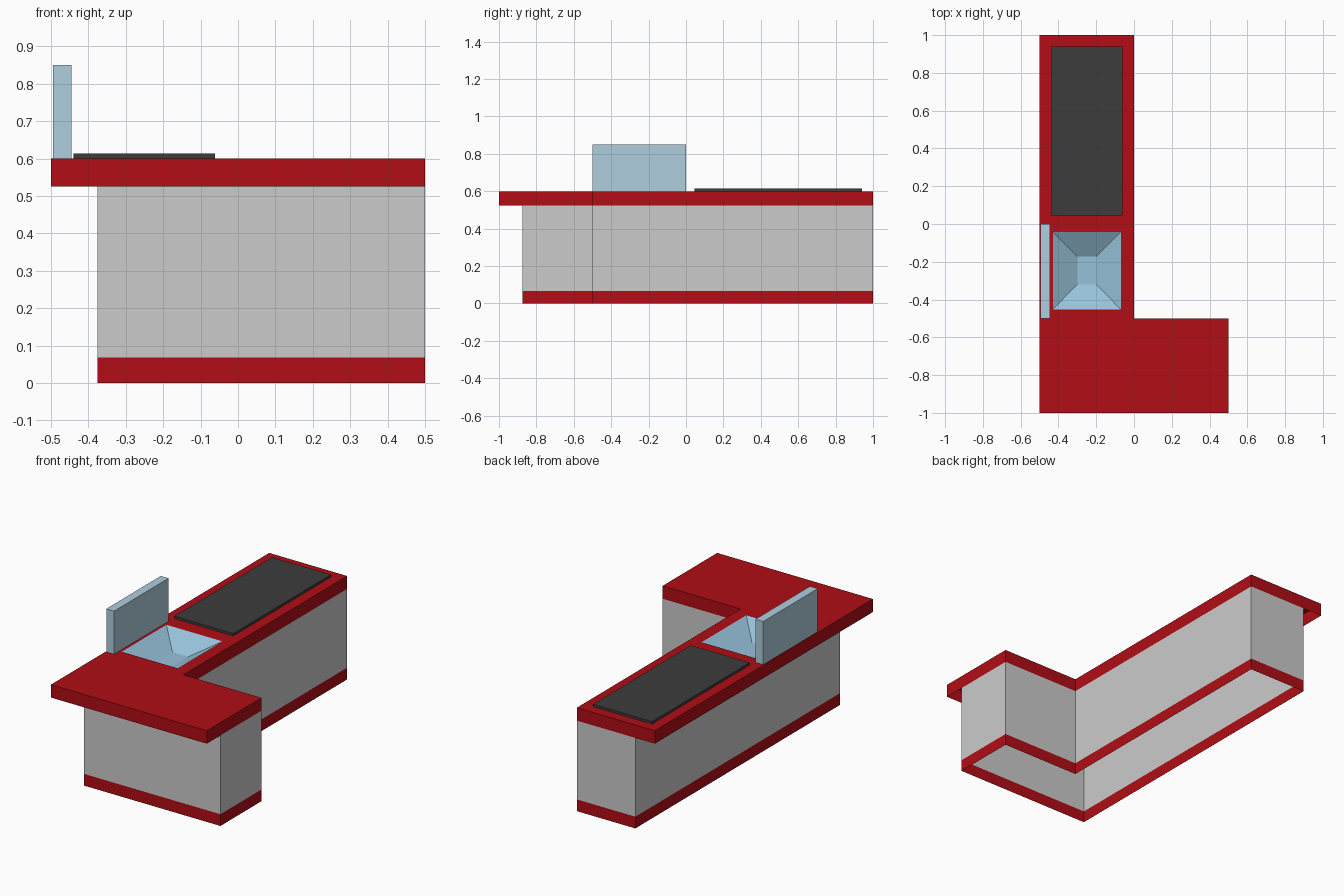
import bpy, bmesh

if "Cube" in bpy.data.objects:
    bpy.data.objects.remove(bpy.data.objects["Cube"])


def material(name, r, g, b):
    m = bpy.data.materials.new(name)
    m.diffuse_color = (r, g, b, 1)
    m.use_nodes = True
    m.node_tree.nodes["Principled BSDF"].inputs["Base Color"].default_value = m.diffuse_color
    return m


RED = material("red", 0.44, 0.004, 0.008)
DARK = material("charcoal", 0.045, 0.045, 0.045)
GLASS = material("pale_blue", 0.43, 0.62, 0.74)
BASIN = material("basin_blue", 0.31, 0.54, 0.70)


def finish(bm, name, mat=None):
    me = bpy.data.meshes.new(name)
    bm.to_mesh(me)
    bm.free()
    ob = bpy.data.objects.new(name, me)
    bpy.context.collection.objects.link(ob)
    if mat:
        me.materials.append(mat)


def ring(bm, pts, z):
    return [bm.verts.new((x, y, z)) for x, y in pts]


def bridge(bm, low, high):
    n = len(low)
    for i in range(n):
        j = (i + 1) % n
        bm.faces.new((low[i], low[j], high[j], high[i]))


def rect(x0, x1, y0, y1):
    return [(x0, y0), (x1, y0), (x1, y1), (x0, y1)]


def ell(x0, y0):
    """L-shaped counter outline; only the customer sides vary."""
    return [(x0, y0), (0.5, y0), (0.5, -0.5), (0, -0.5), (0, 1), (x0, 1)]


def walls(name, pts, z0, z1, mat=None):
    bm = bmesh.new()
    bridge(bm, ring(bm, pts, z0), ring(bm, pts, z1))
    finish(bm, name, mat)


def box(name, pts, z0, z1, mat):
    bm = bmesh.new()
    low, high = ring(bm, pts, z0), ring(bm, pts, z1)
    bridge(bm, low, high)
    bm.faces.new(high)
    bm.faces.new(low[::-1])
    finish(bm, name, mat)


TOP = 0.6
SINK = rect(-0.43, -0.07, -0.452, -0.042)

# Cabinet and kick band, hollow and open underneath
walls("cabinet_walls", ell(-0.375, -0.875), 0.068, 0.525)
walls("base_band", ell(-0.375, -0.875), 0, 0.068, RED)

# Worktop: open-bottomed slab with a sink opening
bm = bmesh.new()
low, high = ring(bm, ell(-0.5, -1), 0.525), ring(bm, ell(-0.5, -1), TOP)
bridge(bm, low, high)
hole = ring(bm, SINK, TOP)
edges = []
for loop in (high, hole):
    for a, b in zip(loop, loop[1:] + loop[:1]):
        edges.append(bm.edges.get((a, b)) or bm.edges.new((a, b)))
bmesh.ops.triangle_fill(bm, edges=edges, use_beauty=True, normal=(0, 0, 1))
bm.normal_update()
for f in bm.faces:
    if f.normal.z < -0.5:
        f.normal_flip()
finish(bm, "worktop", RED)

# Sloped sink basin
bm = bmesh.new()
rim, floor = ring(bm, SINK, TOP), ring(bm, rect(-0.3, -0.2, -0.32, -0.172), 0.525)
bridge(bm, floor, rim)
for f in bm.faces:
    f.normal_flip()
bm.faces.new(floor)
finish(bm, "sink_basin", BASIN)

# Conveyor-like mat and screen panel
box("dark_mat", rect(-0.44, -0.062, 0.045, 0.94), TOP, 0.614, DARK)
box("screen_panel", rect(-0.495, -0.445, -0.5, 0), TOP, 0.85, GLASS)
